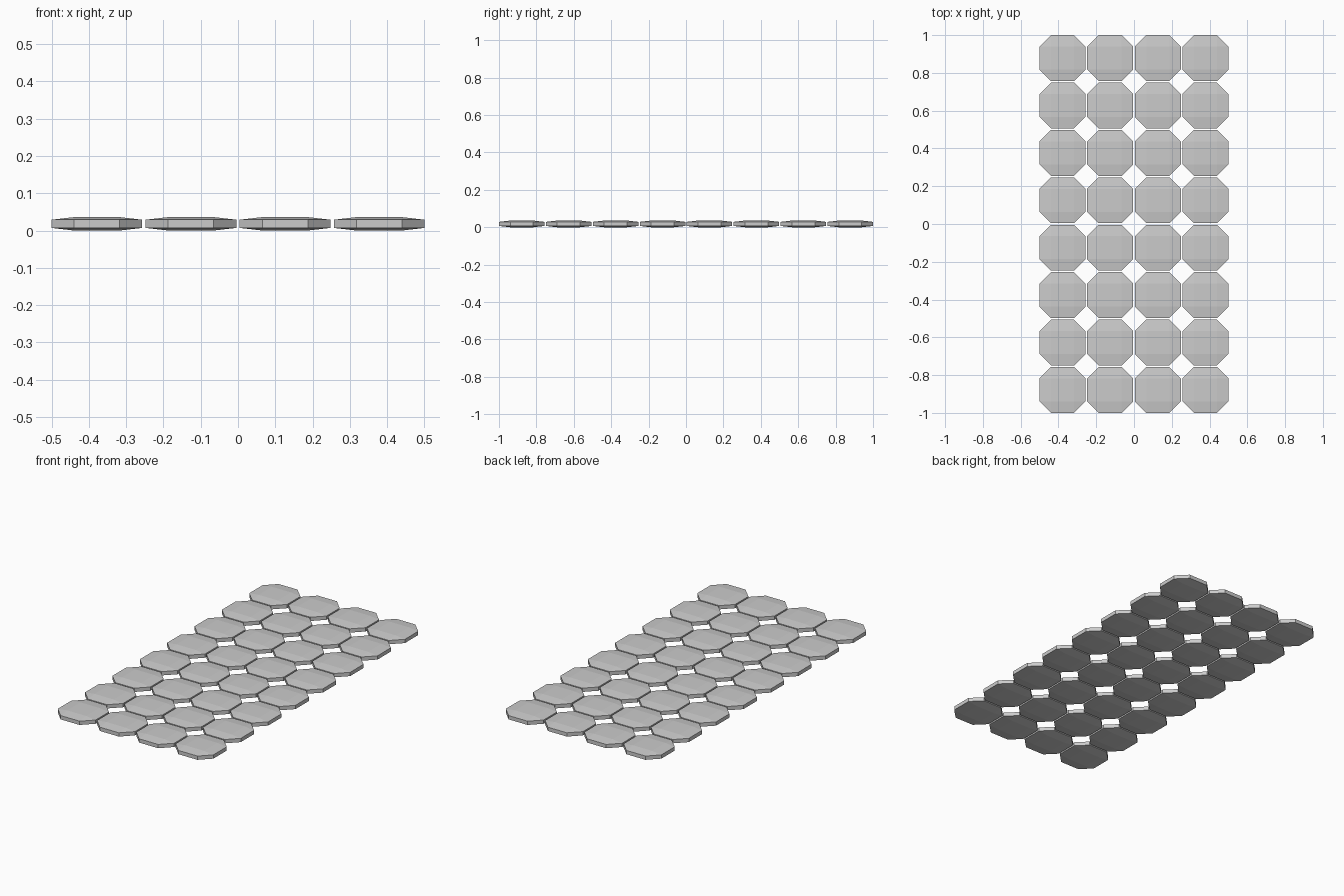
import bpy, bmesh

if "Cube" in bpy.data.objects:
    bpy.data.objects.remove(bpy.data.objects["Cube"])

COLS, ROWS = 4, 8
SIZE = 0.243                 # tile width across flats
HALF, INNER = SIZE / 2, 0.061
HEIGHT = 0.036
RIM_LOW, RIM_HIGH = 0.007, 0.029


def tile_mesh():
    """Octagonal pad, slightly crowned on both faces."""
    bm = bmesh.new()
    h, i = HALF, INNER
    rim = [(-i, -h), (i, -h), (h, -i), (h, i), (i, h), (-i, h), (-h, i), (-h, -i)]
    square = [(-i, -i), (i, -i), (i, i), (-i, i)]
    rings = []
    for z_rim, z_mid in ((RIM_LOW, 0.0), (RIM_HIGH, HEIGHT)):
        r = [bm.verts.new((x, y, z_rim)) for x, y in rim]
        s = [bm.verts.new((x, y, z_mid)) for x, y in square]
        rings.append(r)
        bm.faces.new(s)                                          # flat centre
        for k in range(4):
            a, b = r[2 * k], r[2 * k + 1]
            bm.faces.new((a, b, s[(k + 1) % 4], s[k]))           # sloped border
            bm.faces.new((r[2 * k - 1], a, s[k]))                # cut corner
    low, high = rings
    for k in range(8):                                           # side walls
        n = (k + 1) % 8
        bm.faces.new((low[k], low[n], high[n], high[k]))
    bmesh.ops.recalc_face_normals(bm, faces=bm.faces)
    mesh = bpy.data.meshes.new("tile")
    bm.to_mesh(mesh)
    bm.free()
    return mesh


# Grid of separate tiles sharing one mesh
mesh = tile_mesh()
step_x = (1.0 - SIZE) / (COLS - 1)
step_y = (2.0 - SIZE) / (ROWS - 1)
for row in range(ROWS):
    for col in range(COLS):
        tile = bpy.data.objects.new(f"tile_{row + 1}_{col + 1}", mesh)
        tile.location = ((col - (COLS - 1) / 2) * step_x,
                         (row - (ROWS - 1) / 2) * step_y, 0)
        bpy.context.collection.objects.link(tile)
